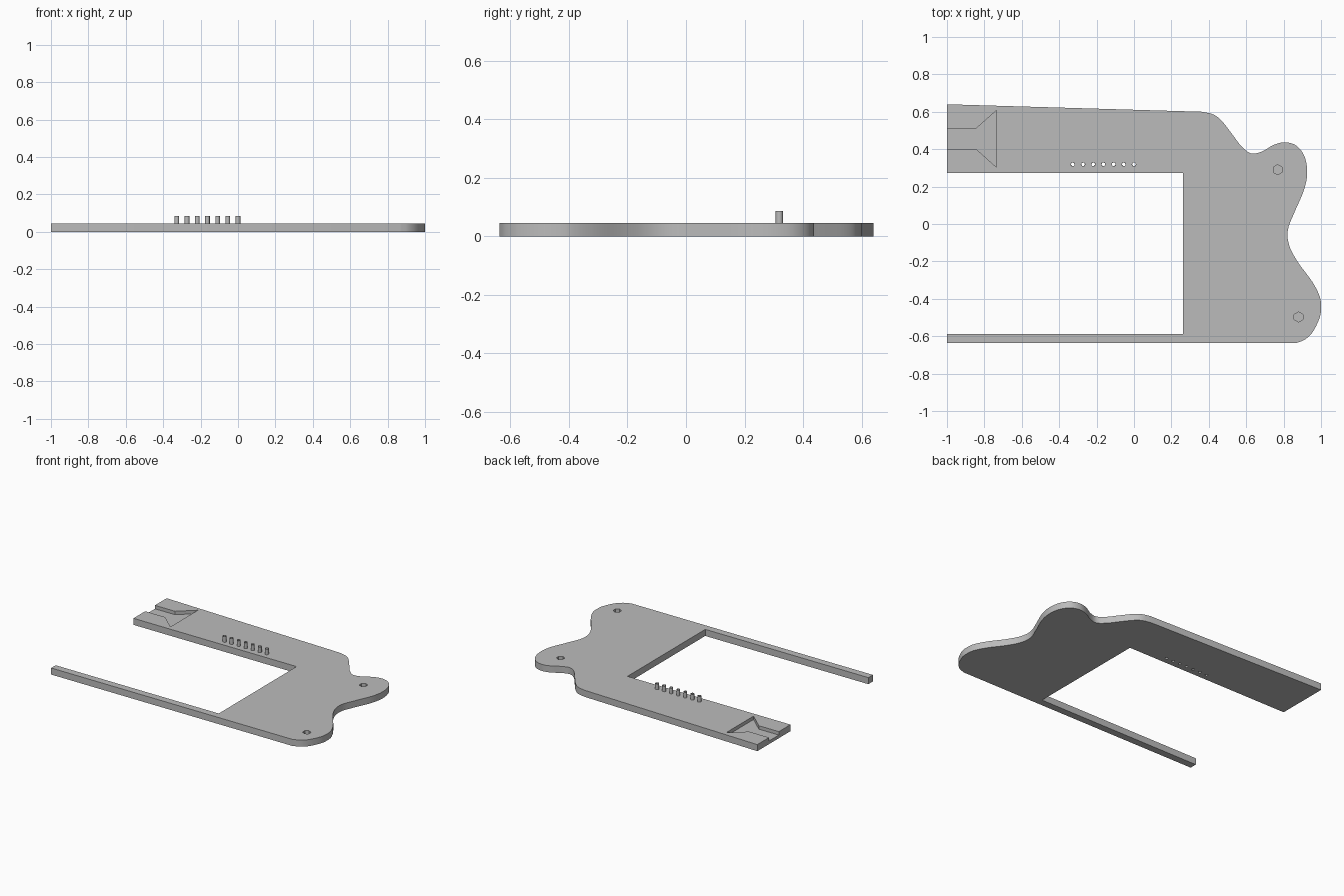
import bpy, bmesh, math
from mathutils import Vector

if "Cube" in bpy.data.objects:
    bpy.data.objects.remove(bpy.data.objects["Cube"])

T = 0.046          # plate thickness
PIN_TOP = 0.086
FLOOR = 0.022      # floor height of the blind recesses

grey = bpy.data.materials.new("plain grey")
grey.diffuse_color = (0.5, 0.5, 0.5, 1)
grey.use_nodes = True
grey.node_tree.nodes["Principled BSDF"].inputs["Base Color"].default_value = grey.diffuse_color


def prism(name, pts, z0, z1):
    """Extrude a flat outline from z0 to z1."""
    bm = bmesh.new()
    face = bm.faces.new([bm.verts.new((x, y, z0)) for x, y in pts])
    up = bmesh.ops.extrude_face_region(bm, geom=[face])["geom"]
    bmesh.ops.translate(bm, vec=(0, 0, z1 - z0),
                        verts=[v for v in up if isinstance(v, bmesh.types.BMVert)])
    bmesh.ops.recalc_face_normals(bm, faces=bm.faces)
    me = bpy.data.meshes.new(name)
    bm.to_mesh(me)
    bm.free()
    me.materials.append(grey)
    ob = bpy.data.objects.new(name, me)
    bpy.context.collection.objects.link(ob)
    return ob


def ring(x, y, r, n, a0=0.0):
    return [(x + r * math.cos(a0 + math.tau * i / n),
             y + r * math.sin(a0 + math.tau * i / n)) for i in range(n)]


def spline(pts, steps=5):
    """Catmull-Rom curve through the points."""
    p = [Vector(q) for q in pts]
    p = [2 * p[0] - p[1]] + p + [2 * p[-1] - p[-2]]
    out = []
    for a, b, c, d in zip(p, p[1:], p[2:], p[3:]):
        for i in range(steps):
            t = i / steps
            out.append(tuple(0.5 * (2 * b + (c - a) * t + (2 * a - 5 * b + 4 * c - d) * t * t
                                    + (3 * b - a - 3 * c + d) * t ** 3)))
    return out + [tuple(pts[-1])]


def cut(ob, cutter):
    m = ob.modifiers.new("cut", 'BOOLEAN')
    m.operation, m.solver, m.object = 'DIFFERENCE', 'EXACT', cutter
    bpy.context.view_layer.objects.active = ob
    bpy.ops.object.modifier_apply(modifier=m.name)
    bpy.data.objects.remove(cutter)


# wavy right-hand edge of the plate
wave = spline([(0.365, 0.6), (0.425, 0.585), (0.47, 0.55), (0.525, 0.48), (0.575, 0.415),
               (0.627, 0.377), (0.685, 0.388), (0.745, 0.422), (0.805, 0.437), (0.866, 0.42),
               (0.91, 0.365), (0.926, 0.28), (0.91, 0.185), (0.86, 0.067), (0.823, -0.03),
               (0.83, -0.115), (0.877, -0.205), (0.952, -0.307), (0.992, -0.385),
               (1.0, -0.44), (0.993, -0.5), (0.957, -0.575), (0.915, -0.617), (0.865, -0.637)])

# plate with the large rectangular opening on the left
plate = prism("plate", [(-1, 0.64)] + wave + [(-1, -0.637), (-1, -0.587), (0.262, -0.587),
                                              (0.262, 0.273), (-1, 0.273)], 0, T)

# flared cable channel at the end of the upper arm
cut(plate, prism("channel_cutter", [(-1.1, 0.51), (-0.845, 0.51), (-0.735, 0.607),
                                    (-0.735, 0.303), (-0.845, 0.402), (-1.1, 0.402)],
                 FLOOR, T + 0.1))

# blind hexagonal pockets
for x, y in ((0.768, 0.29), (0.88, -0.497)):
    cut(plate, prism("hex_cutter", ring(x, y, 0.027, 6, math.pi / 6), FLOOR, T + 0.1))

# row of hollow pins, bored through the plate
for i in range(7):
    x, y = -0.327 + i * 0.0545, 0.319
    cut(plate, prism("bore_cutter", ring(x, y, 0.0095, 16), -0.1, T + 0.1))
    pin = prism(f"pin_{i + 1}", ring(x, y, 0.0125, 16), T, PIN_TOP)
    cut(pin, prism("bore_cutter", ring(x, y, 0.0095, 16), -0.1, PIN_TOP + 0.1))

# smooth curved walls, crisp edges
for ob in bpy.context.collection.objects:
    ob.select_set(True)
bpy.ops.object.shade_smooth_by_angle(angle=math.radians(30))
